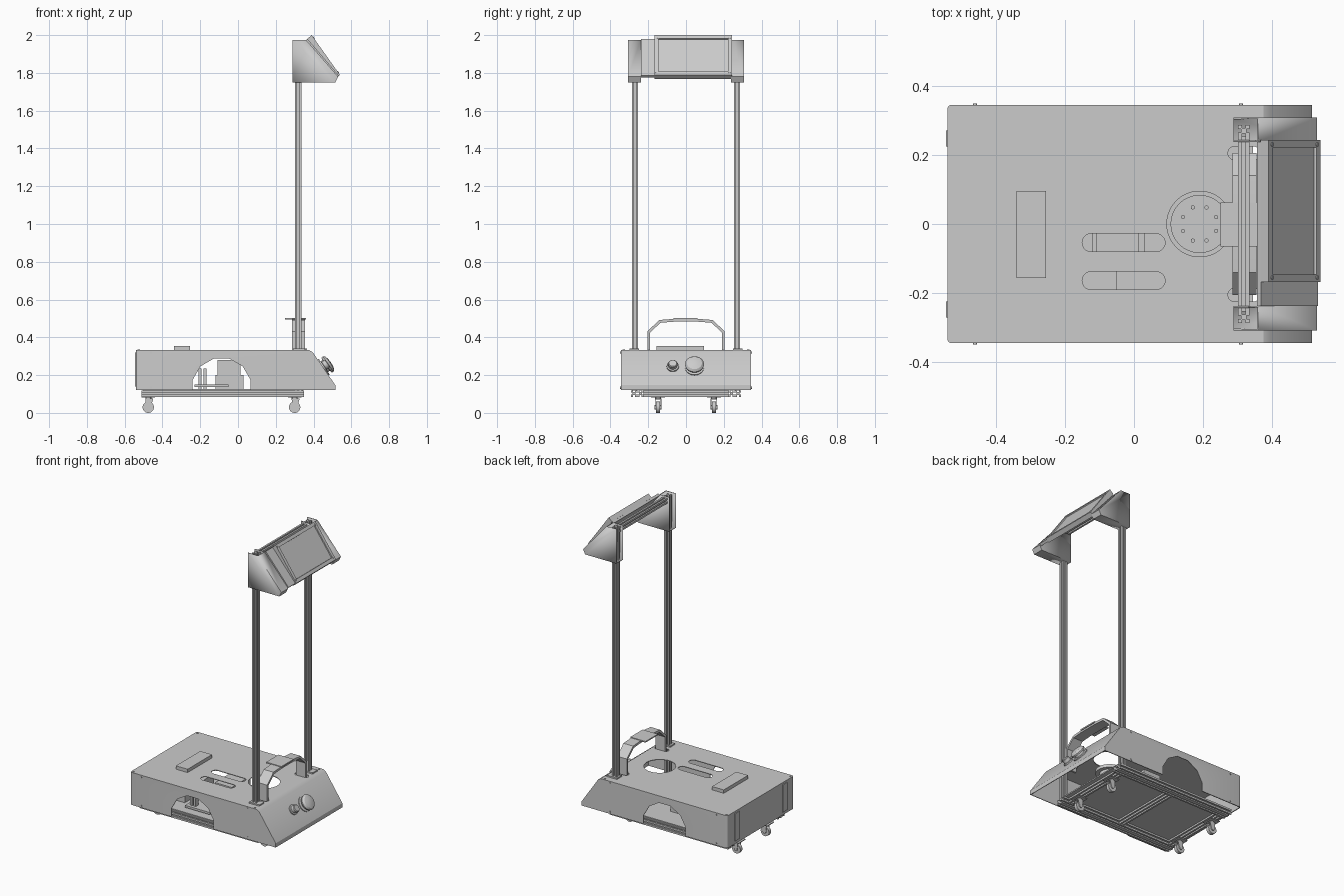
import bpy, bmesh, math
from mathutils import Vector

if "Cube" in bpy.data.objects:
    bpy.data.objects.remove(bpy.data.objects["Cube"], do_unlink=True)

grey = bpy.data.materials.new("plain grey")
grey.use_nodes = True
grey.diffuse_color = (0.6, 0.6, 0.6, 1)
grey.node_tree.nodes["Principled BSDF"].inputs["Base Color"].default_value = (0.6, 0.6, 0.6, 1)
parts = []


def finish(name, bm):
    bmesh.ops.recalc_face_normals(bm, faces=bm.faces)
    mesh = bpy.data.meshes.new(name)
    bm.to_mesh(mesh)
    bm.free()
    mesh.materials.append(grey)
    ob = bpy.data.objects.new(name, mesh)
    bpy.context.collection.objects.link(ob)
    parts.append(ob)
    return ob


def prism_bm(pts, a, b, axis):
    """Extrude a flat outline from a to b along one axis."""
    place = {"x": lambda p, t: (t, p[0], p[1]),
             "y": lambda p, t: (p[0], t, p[1]),
             "z": lambda p, t: (p[0], p[1], t)}[axis]
    bm = bmesh.new()
    lo = [bm.verts.new(place(p, a)) for p in pts]
    hi = [bm.verts.new(place(p, b)) for p in pts]
    bm.faces.new(lo)
    bm.faces.new(hi)
    for i in range(len(pts)):
        j = (i + 1) % len(pts)
        bm.faces.new((lo[i], lo[j], hi[j], hi[i]))
    bmesh.ops.recalc_face_normals(bm, faces=bm.faces)
    return bm


def prism(name, pts, a, b, axis):
    return finish(name, prism_bm(pts, a, b, axis))


def box(name, x, y, z):
    rect = [(x[0], y[0]), (x[1], y[0]), (x[1], y[1]), (x[0], y[1])]
    return prism(name, rect, z[0], z[1], "z")


def circle(cx, cy, r, n=32):
    return [(cx + r * math.cos(math.tau * (i + 0.5) / n),
             cy + r * math.sin(math.tau * (i + 0.5) / n)) for i in range(n)]


def stadium(x0, x1, y0, y1):
    r = (y1 - y0) / 2
    arc = [math.pi * (i / 10 - 0.5) for i in range(11)]
    right = [(x1 - r + r * math.cos(t), y0 + r + r * math.sin(t)) for t in arc]
    left = [(x0 + r - r * math.cos(t), y0 + r - r * math.sin(t)) for t in arc]
    return right + left


def extrusion(name, u, v, a, b, axis, w=0.034):
    """Aluminium bar with a slot down each side."""
    h = w / 2
    side = [(h, -h), (h, -h * 0.3), (h * 0.45, -h * 0.3), (h * 0.45, h * 0.3), (h, h * 0.3)]
    pts = []
    for k in range(4):
        c, s = round(math.cos(k * math.pi / 2)), round(math.sin(k * math.pi / 2))
        pts += [(u + p * c - q * s, v + p * s + q * c) for p, q in side]
    return prism(name, pts, a, b, axis)


def turned(name, profile, origin, direction, n=32):
    """Spin (radius, height) pairs around a direction."""
    bm = bmesh.new()
    verts = [bm.verts.new((r, 0, h)) for r, h in profile]
    edges = [bm.edges.new(e) for e in zip(verts, verts[1:])]
    bmesh.ops.spin(bm, geom=verts + edges, cent=(0, 0, 0), axis=(0, 0, 1),
                   angle=math.tau, steps=n, use_duplicate=False)
    bmesh.ops.remove_doubles(bm, verts=bm.verts, dist=0.0001)
    turn = Vector(direction).to_track_quat("Z", "Y").to_matrix().to_4x4()
    turn.translation = Vector(origin)
    bm.transform(turn)
    return finish(name, bm)


# Base shell: open underneath, sloped nose
nose = [(-0.54, 0.12), (-0.54, 0.333), (0.375, 0.333), (0.395, 0.322), (0.515, 0.147), (0.515, 0.12)]
bm = prism_bm(nose, -0.345, 0.345, "y")
bm.normal_update()
bmesh.ops.delete(bm, geom=[f for f in bm.faces if f.normal.z < -0.9], context="FACES_ONLY")
corners = [e for e in bm.edges if all(v.co.x < -0.53 for v in e.verts)
           and abs(e.verts[0].co.z - e.verts[1].co.z) > 0.1]
bmesh.ops.bevel(bm, geom=corners, offset=0.012, segments=4, affect="EDGES", profile=0.5)
shell = finish("base_shell", bm)
solid = shell.modifiers.new("thickness", "SOLIDIFY")
solid.thickness = 0.006
solid.offset = -1

# Openings in the shell
cutters = [prism("arch_cutter", circle(-0.087, 0.135, 0.158, 12), -0.5, 0.5, "y"),
           prism("round_cutter", circle(0.19, 0, 0.095, 48), 0.29, 0.4, "z")]
for y0 in (-0.08, -0.19):
    cutters.append(prism("slot_cutter", stadium(-0.15, 0.09, y0, y0 + 0.052), 0.29, 0.4, "z"))
for y0 in (-0.225, 0.185):
    cutters.append(prism("handle_cutter", stadium(0.272, 0.365, y0, y0 + 0.04), 0.29, 0.4, "z"))
for c in cutters:
    c.hide_render = True
    cut = shell.modifiers.new(c.name, "BOOLEAN")
    cut.operation = "DIFFERENCE"
    cut.object = c
baked = bpy.data.meshes.new_from_object(shell.evaluated_get(bpy.context.evaluated_depsgraph_get()))
shell.modifiers.clear()
shell.data = baked
for c in cutters:
    parts.remove(c)
    bpy.data.objects.remove(c, do_unlink=True)

# Lid block, thin pads and shell screws
box("lid_block", (-0.34, -0.255), (-0.157, 0.095), (0.333, 0.355))
for s in (-1, 1):
    box("rear_pad", (-0.545, -0.54), sorted((s * 0.225, s * 0.27)), (0.14, 0.32))
    for x in (-0.46, 0.31):
        for z in (0.133, 0.32):
            turned("shell_screw", [(0.006, 0), (0.006, 0.004), (0, 0.004)], (x, s * 0.345, z), (0, s, 0), 12)
    for x in (-0.525, 0.355):
        turned("lid_screw", [(0.006, 0), (0.006, 0.003), (0, 0.003)], (x, s * 0.33, 0.333), (0, 0, 1), 12)

# Floor and frame
box("floor_plate", (-0.5, 0.345), (-0.26, 0.26), (0.118, 0.126))
for s in (-1, 1):
    for y in (0.241, 0.275):
        extrusion("long_rail", s * y, 0.102, -0.51, 0.35, "x")
for x in (-0.475, -0.09, 0.3):
    extrusion("cross_rail", x, 0.102, -0.225, 0.225, "y")

# Casters
for x in (-0.475, 0.3):
    for y in (-0.148, 0.148):
        prism("wheel", circle(x, 0.03, 0.03), y - 0.011, y + 0.011, "y")
        prism("wheel_hub", circle(x, 0.03, 0.011, 16), y - 0.018, y + 0.018, "y")
        for s in (-1, 1):
            fork = [(x - 0.01, 0.024), (x + 0.01, 0.024), (x + 0.026, 0.074), (x - 0.016, 0.074)]
            prism("caster_fork", fork, y + s * 0.013, y + s * 0.017, "y")
        box("fork_bridge", (x - 0.016, x + 0.026), (y - 0.017, y + 0.017), (0.07, 0.075))
        prism("swivel", circle(x, y, 0.016, 20), 0.075, 0.085, "z")
        box("caster_plate", (x - 0.035, x + 0.035), (y - 0.036, y + 0.036), (0.081, 0.086))

# Equipment inside the shell
box("lower_unit", (-0.12, 0.03), (-0.09, 0.12), (0.126, 0.2))
box("upper_unit", (-0.108, 0.014), (-0.085, 0.11), (0.2, 0.28))
box("circuit_board", (-0.23, -0.05), (-0.22, -0.11), (0.136, 0.15))
for x in (-0.2, -0.175):
    box("inner_post", (x - 0.008, x + 0.008), (-0.2, -0.17), (0.126, 0.235))
box("rear_battery", (-0.46, -0.28), (-0.15, 0.15), (0.126, 0.2))

# Round sensor under the opening
prism("sensor_column", circle(0.19, 0, 0.06), 0.126, 0.23, "z")
prism("sensor_disc", circle(0.19, 0, 0.084, 48), 0.23, 0.25, "z")
for x, y in circle(0.19, 0, 0.052, 8):
    prism("sensor_bolt", circle(x, y, 0.006, 12), 0.25, 0.256, "z")

# Carry handle: bent band with grip plate
outer = [(-0.205, 0.29), (-0.205, 0.432), (-0.14, 0.492), (-0.06, 0.498)]
inner = [(-0.191, 0.29), (-0.191, 0.425), (-0.135, 0.477), (-0.06, 0.483)]
band = outer + [(-y, z) for y, z in reversed(outer)] + [(-y, z) for y, z in inner] + inner[::-1]
prism("carry_handle", band, 0.285, 0.355, "x")
box("handle_grip", (0.25, 0.36), (-0.065, 0.062), (0.494, 0.502))

# Front buttons on the slope
slope = Vector((0.82, 0, 0.57))
turned("stop_button", [(0.05, 0), (0.05, 0.006), (0.034, 0.008), (0.034, 0.02), (0.048, 0.022),
                       (0.05, 0.032), (0.04, 0.043), (0.02, 0.048), (0, 0.049)],
       (0.451, 0.045, 0.24), slope)
turned("power_button", [(0.032, 0), (0.032, 0.008), (0.024, 0.01), (0.024, 0.03), (0.02, 0.034), (0, 0.034)],
       (0.448, -0.07, 0.244), slope)

# Uprights with feet, and the top rail
for s in (-1, 1):
    extrusion("upright", 0.318, s * 0.27, 0.118, 1.97, "z")
    box("upright_foot", (0.29, 0.365), sorted((s * 0.25, s * 0.3)), (0.333, 0.342))
extrusion("top_rail", 0.318, 1.95, -0.253, 0.253, "y")

# Head end boxes: open at the back and top
cheek = [(0.288, 1.75), (0.288, 1.975), (0.36, 1.975), (0.53, 1.78), (0.515, 1.75)]
for s in (-1, 1):
    bm = prism_bm(cheek, s * 0.238, s * 0.308, "y")
    bm.normal_update()
    bmesh.ops.delete(bm, geom=[f for f in bm.faces if f.normal.x < -0.9 or f.normal.z > 0.9], context="FACES_ONLY")
    end = finish("head_end_box", bm)
    wall = end.modifiers.new("thickness", "SOLIDIFY")
    wall.thickness = 0.005

# Head panel and recessed screen frame
back_panel = [(0.356, 1.97), (0.368, 1.98), (0.533, 1.787), (0.521, 1.775)]
prism("head_panel", back_panel, -0.238, 0.238, "y")
frame = [(0.366, 1.979), (0.39, 2.0), (0.54, 1.789), (0.519, 1.768)]
bm = prism_bm(frame, -0.168, 0.243, "y")
bm.normal_update()
screen = max(bm.faces, key=lambda f: f.normal.dot(slope))
bmesh.ops.inset_region(bm, faces=[screen], thickness=0.03, depth=0)
bmesh.ops.inset_region(bm, faces=[screen], thickness=0.001, depth=-0.007)
finish("screen_frame", bm)
for y in (-0.155, 0.23):
    for x, z in ((0.4, 1.986), (0.53, 1.803)):
        turned("frame_screw", [(0.006, -0.002), (0.006, 0.003), (0, 0.003)], (x, y, z), slope, 12)

# Crisp edges on flat parts, smooth curves on round ones
bpy.ops.object.select_all(action="DESELECT")
for ob in parts:
    ob.select_set(True)
bpy.context.view_layer.objects.active = shell
bpy.ops.object.shade_smooth_by_angle(angle=math.radians(28))
